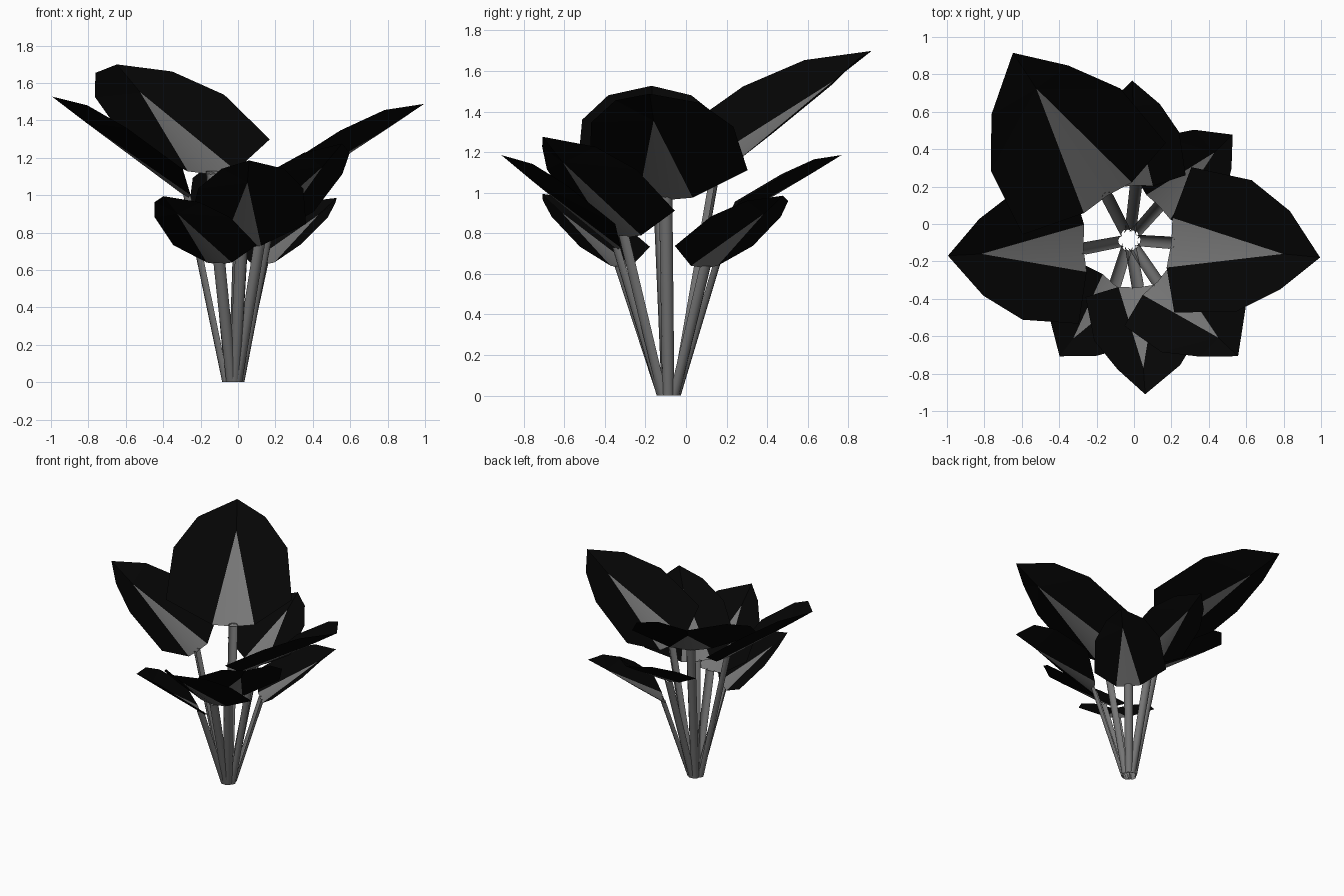
import bpy, bmesh, math
from mathutils import Vector, Matrix

cube = bpy.data.objects.get("Cube")
if cube:
    bpy.data.objects.remove(cube, do_unlink=True)


def make_material(name, value):
    mat = bpy.data.materials.new(name)
    mat.use_nodes = True
    color = (value, value, value, 1)
    mat.diffuse_color = color
    mat.node_tree.nodes["Principled BSDF"].inputs["Base Color"].default_value = color
    return mat


BLACK = make_material("leaf black", 0.0015)
GREY = make_material("stem grey", 0.18)
UP = Vector((0, 0, 1))
CENTRE = Vector((-0.025, -0.085, 0))

# Half outline of a unit leaf: distance along, half width, lift of the cupped edge
EDGE = [(0.14, 0.41, 0.09), (0.55, 0.37, 0.1), (0.81, 0.22, 0.08)]
RIB_HALF, RIB_END, RIB_DIP = 0.14, 0.75, -0.02


def finish(name, bm, materials):
    mesh = bpy.data.meshes.new(name)
    bm.to_mesh(mesh)
    bm.free()
    for mat in materials:
        mesh.materials.append(mat)
    obj = bpy.data.objects.new(name, mesh)
    bpy.context.collection.objects.link(obj)


def add_leaf(name, base, tip, roll, lean, width):
    """Cupped blade with a tapering rib panel down its middle."""
    axis = tip - base
    length = axis.length
    axis.normalize()
    side = Matrix.Rotation(math.radians(roll), 3, axis) @ axis.cross(UP).normalized()
    up = side.cross(axis)
    bm = bmesh.new()

    def vert(t, w, h):
        return bm.verts.new(base + length * (axis * t + side * w + up * h))

    heel = vert(0, 0, RIB_DIP)
    rib_end = vert(RIB_END, 0, 0)
    point = vert(1, 0, 0.01)
    for s in (1, -1):
        corner = vert(0, s * RIB_HALF, 0)
        a, b, c = [vert(t, s * w * width - lean, h) for t, w, h in EDGE]
        rib = bm.faces.new((heel, corner, rib_end))
        rib.material_index = 1
        rib.smooth = True
        for f in [(corner, a, rib_end), (a, b, rib_end), (b, c, rib_end), (c, point, rib_end)]:
            bm.faces.new(f)
    bmesh.ops.recalc_face_normals(bm, faces=bm.faces)
    finish(name + "_leaf", bm, [BLACK, GREY])


def add_stem(name, base):
    """Gutter-shaped stalk, open towards the middle of the plant."""
    out = Vector((base.x, base.y, 0)) - CENTRE
    out.normalize()
    across = out.cross(UP)
    foot = CENTRE + out * 0.03
    bm = bmesh.new()
    rows = []
    for end, radius in ((foot, 0.03), (base, 0.033)):
        angles = [math.pi * i / 5 for i in range(6)]
        rows.append([bm.verts.new(end + radius * (across * math.cos(a) + out * math.sin(a)))
                     for a in angles])
    low, high = rows
    for i in range(5):
        bm.faces.new((low[i], high[i], high[i + 1], low[i + 1])).smooth = True
    finish(name + "_stem", bm, [GREY])


# Name, leaf heel, leaf tip, roll in degrees, lean to the left, width factor
LEAVES = [
    ("back_right", (-0.14, 0.14, 1.13), (-0.65, 0.92, 1.69), -1, 0.03, 1.02),
    ("back", (0.01, 0.2, 0.86), (-0.01, 0.77, 1.18), 0, 0, 1),
    ("back_left", (0.13, 0.09, 0.64), (0.53, 0.48, 0.98), 0, 0.03, 1),
    ("left", (0.19, -0.1, 0.98), (1.0, -0.18, 1.48), -2, 0.02, 1),
    ("right", (-0.26, -0.13, 1.0), (-1.0, -0.17, 1.52), 0, 0.02, 1.03),
    ("front_right", (-0.1, -0.32, 0.64), (-0.4, -0.71, 0.99), 0, 0, 1.14),
    ("front", (0.02, -0.33, 0.73), (0.06, -0.915, 1.18), 0, 0.04, 1.03),
    ("front_left", (0.12, -0.3, 0.79), (0.56, -0.71, 1.27), 0, 0.05, 1.06),
]
for name, base, tip, roll, lean, width in LEAVES:
    add_leaf(name, Vector(base), Vector(tip), roll, lean, width)
    add_stem(name, Vector(base))
